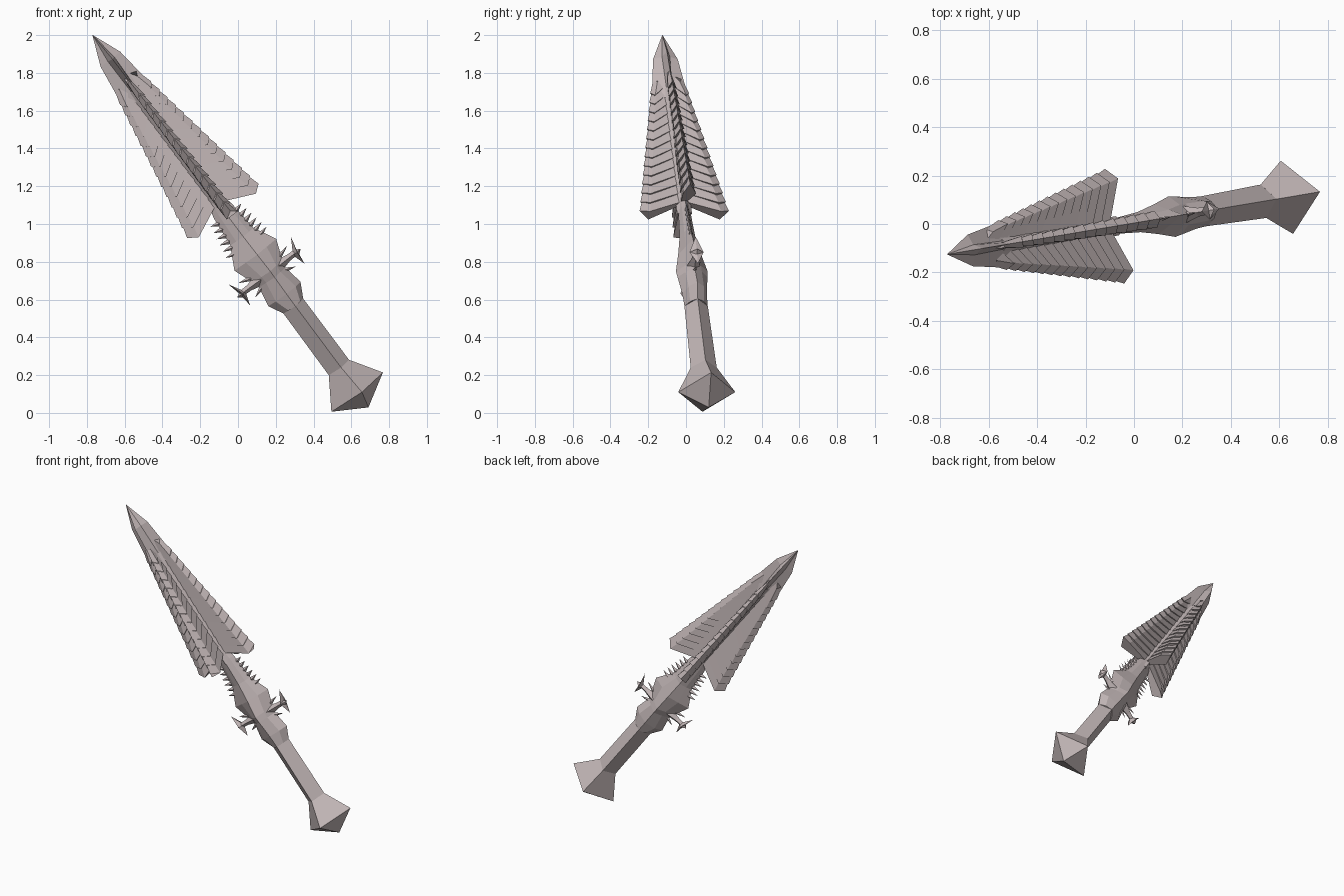
import bpy, bmesh, math
from mathutils import Matrix, Vector

if "Cube" in bpy.data.objects:
    bpy.data.objects.remove(bpy.data.objects["Cube"])

# One pinkish grey material
mat = bpy.data.materials.new("pale_rose_grey")
mat.use_nodes = True
color = (0.54, 0.47, 0.47, 1)
mat.diffuse_color = color
bsdf = mat.node_tree.nodes["Principled BSDF"]
bsdf.inputs["Base Color"].default_value = color
bsdf.inputs["Roughness"].default_value = 0.8

# Dagger frame: local z runs from pommel to tip, local x and y are the two wing planes
axis = Vector((-1.46, -0.245, 1.97)).normalized()
side = Vector((axis.y, -axis.x, 0)).normalized()
wide = side.cross(axis)
FRAME = Matrix((wide, side, axis)).transposed().to_4x4()
FRAME.translation = (0.69, 0.12, 0.03)
LENGTH = 2.464


def finish(name, bm):
    bmesh.ops.recalc_face_normals(bm, faces=bm.faces)
    mesh = bpy.data.meshes.new(name)
    bm.to_mesh(mesh)
    bm.free()
    mesh.materials.append(mat)
    obj = bpy.data.objects.new(name, mesh)
    obj.matrix_world = FRAME
    bpy.context.collection.objects.link(obj)


def loft(bm, rings):
    """Skin a list of equal rings and close both ends."""
    loops = [[bm.verts.new(p) for p in ring] for ring in rings]
    n = len(loops[0])
    for a, b in zip(loops, loops[1:]):
        for i in range(n):
            j = (i + 1) % n
            bm.faces.new((a[i], a[j], b[j], b[i]))
    bm.faces.new(loops[0])
    bm.faces.new(loops[-1])


def bipyramid(bm, ring, top, bottom):
    """Spiky solid: a ring of points with an apex on either side."""
    loop = [bm.verts.new(p) for p in ring]
    for apex in (bm.verts.new(top), bm.verts.new(bottom)):
        for i, v in enumerate(loop):
            bm.faces.new((v, loop[(i + 1) % len(loop)], apex))


def section(s, u, v, diag=0.5):
    """Diamond section; diag above one half bulges the four sides."""
    pts = []
    for i in range(8):
        a = i * math.pi / 4
        x, y = round(math.cos(a)), round(math.sin(a))
        k = diag if i % 2 else 1
        pts.append((x * u * k, y * v * k, s))
    return pts


def diamond(s, u, v):
    return section(s, u, v)[::2]


def turned(bm, quarter):
    bmesh.ops.rotate(bm, verts=bm.verts, cent=(0, 0, 0),
                     matrix=Matrix.Rotation(quarter * math.pi / 2, 3, 'Z'))


# Pommel and grip
bm = bmesh.new()
loft(bm, [diamond(0, 0.002, 0.002), diamond(0.1, 0.173, 0.153), diamond(0.263, 0.068, 0.07)])
finish("pommel", bm)
bm = bmesh.new()
loft(bm, [diamond(0.25, 0.068, 0.07), diamond(0.72, 0.066, 0.062)])
finish("grip", bm)

# Guard swelling up into the neck of the blade
bm = bmesh.new()
loft(bm, [section(*r) for r in (
    (0.67, 0.066, 0.062, 0.6), (0.75, 0.108, 0.066, 0.62), (0.86, 0.088, 0.08, 0.55),
    (0.9, 0.1, 0.085, 0.5), (1.01, 0.14, 0.062, 0.5), (1.13, 0.078, 0.042, 0.55),
    (1.3, 0.062, 0.032, 0.55), (1.38, 0.04, 0.03, 0.55))])
finish("guard_and_neck", bm)


# Forked horns and small spines, mirrored on both narrow edges
def spine(bm, sign, s, root, tip, lean, size=0.014):
    ring = [(sign * root, 0, s - size), (sign * root, size * 0.7, s),
            (sign * root, 0, s + size), (sign * root, -size * 0.7, s)]
    bipyramid(bm, ring, (sign * tip, 0, s + lean), (sign * (root - 0.03), 0, s))


for sign, label in ((1, "left"), (-1, "right")):
    bm = bmesh.new()
    ring = [(sign * u, 0, s) for u, s in
            ((0.21, 0.972), (0.193, 0.9), (0.213, 0.888), (0.19, 0.87), (0.183, 0.813), (0.16, 0.885))]
    bipyramid(bm, ring, (sign * 0.182, 0.038, 0.89), (sign * 0.182, -0.038, 0.89))
    loft(bm, [[(sign * u, y, s + 0.89) for y, s in ((-w, 0), (0, -w), (w, 0), (0, w))]
              for u, w in ((0.06, 0.035), (0.13, 0.018), (0.18, 0.016))])
    spine(bm, sign, 0.85, 0.08, 0.135, -0.02)
    spine(bm, sign, 0.925, 0.1, 0.165, 0.02)
    finish(label + "_horn", bm)
    bm = bmesh.new()
    for i in range(6):
        spine(bm, sign, 1.08 + i * 0.036, 0.088 - i * 0.005, 0.138 - i * 0.007, 0.012)
    finish(label + "_neck_spines", bm)


# Blade: four wings of overlapping feathers around a core
def reach(s):
    return 0.24 - 0.174 * (s - 1.3)


def feather_ring(s, w, t, sweep):
    return [(0.01, 0.4 * t, s + 0.05 * sweep), (0.8 * w, t, s - 0.03 * sweep), (w, 0, s),
            (0.8 * w, -t, s - 0.03 * sweep), (0.01, -0.4 * t, s + 0.05 * sweep)]


STEP = 0.06
for quarter, label in enumerate(("left", "back", "right", "front")):
    bm = bmesh.new()
    for k in range(14):
        s = 1.3 + k * STEP
        w = reach(s)
        t = 0.036 * math.sqrt(w / 0.24)
        ahead = s + 1.6 * STEP
        loft(bm, [feather_ring(s, w, t, 1), feather_ring(ahead, reach(ahead) - 0.012, 0.5 * t, 1)])
    turned(bm, quarter)
    finish(label + "_wing_feathers", bm)

bm = bmesh.new()
loft(bm, [diamond(1.28, 0.04, 0.04), diamond(2.1, 0.04, 0.04)])
finish("blade_core", bm)

# Four-finned point
bm = bmesh.new()
loft(bm, [section(s, w, w, k) for s, w, k in (
    (2.04, 0.1, 0.16), (2.305, 0.066, 0.32), (LENGTH, 0.001, 0.5))])
finish("blade_point", bm)
